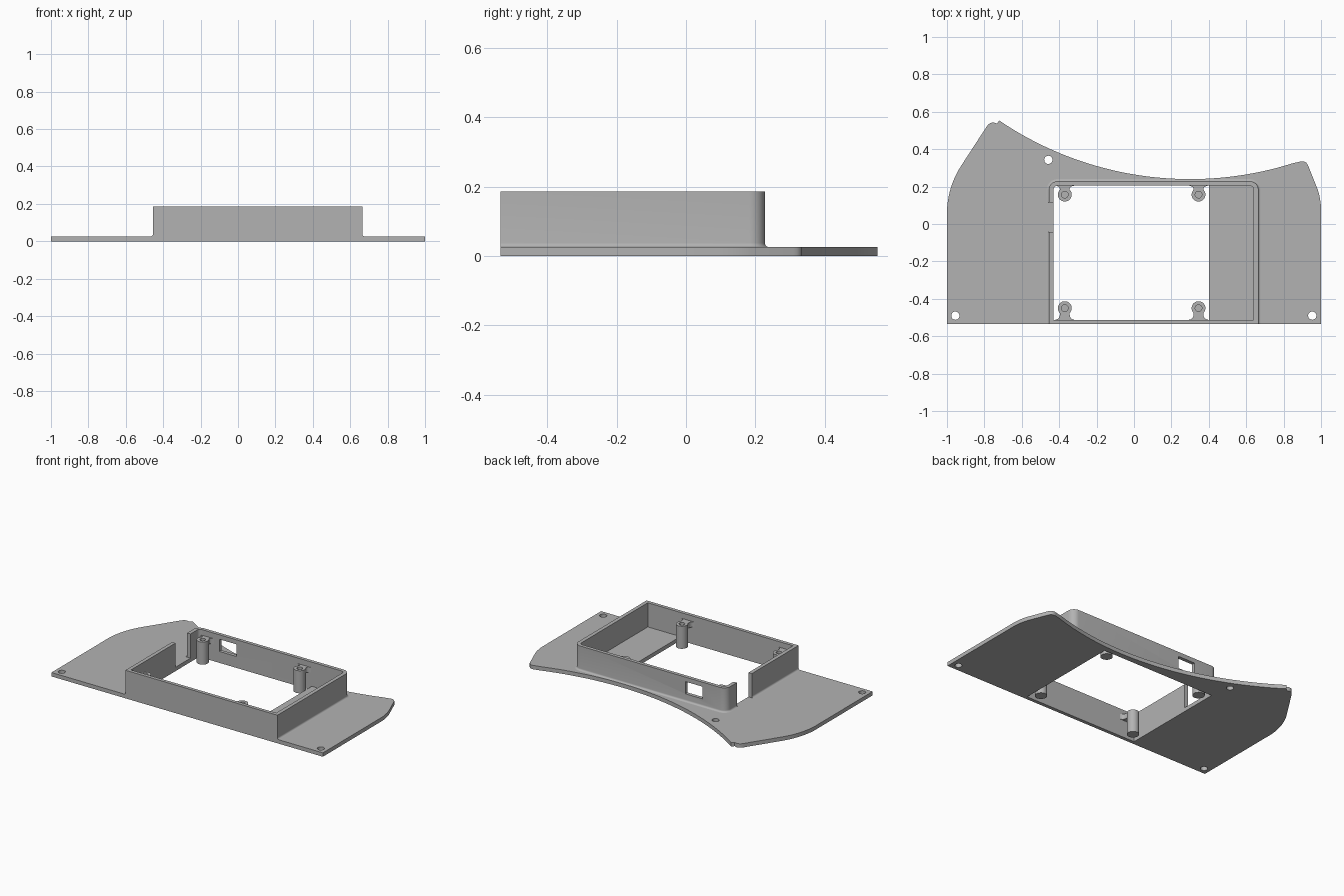
import bpy, bmesh, math
from mathutils import Vector

cube = bpy.data.objects.get("Cube")
if cube:
    bpy.data.objects.remove(cube, do_unlink=True)

grey = bpy.data.materials.new("plain grey")
grey.use_nodes = True
grey.diffuse_color = (0.45, 0.45, 0.45, 1)
grey.node_tree.nodes["Principled BSDF"].inputs["Base Color"].default_value = grey.diffuse_color

PLATE = 0.026    # plate thickness
TOP = 0.187      # rim of the tray
FRONT = -0.535


def loft(name, rings):
    """Solid through a stack of (outline, z) rings."""
    bm = bmesh.new()
    loops = [[bm.verts.new((x, y, z)) for x, y in pts] for pts, z in rings]
    for a, b in zip(loops, loops[1:]):
        for i in range(len(a)):
            j = (i + 1) % len(a)
            bm.faces.new((a[i], a[j], b[j], b[i]))
    bm.faces.new(loops[0][::-1])
    bm.faces.new(loops[-1])
    bmesh.ops.recalc_face_normals(bm, faces=bm.faces)
    mesh = bpy.data.meshes.new(name)
    bm.to_mesh(mesh)
    bm.free()
    mesh.materials.append(grey)
    obj = bpy.data.objects.new(name, mesh)
    bpy.context.collection.objects.link(obj)
    return obj


def prism(name, pts, z0, z1):
    return loft(name, [(pts, z0), (pts, z1)])


def circle(cx, cy, r, n=32):
    return [(cx + r * math.cos(math.tau * i / n), cy + r * math.sin(math.tau * i / n))
            for i in range(n)]


def box(x0, x1, y0, y1):
    return [(x0, y0), (x1, y0), (x1, y1), (x0, y1)]


def round_back(x0, x1, y0, y1, r, n=8):
    """Rectangle with its two back corners rounded."""
    pts = [(x0, y0), (x1, y0)]
    for cx, start in ((x1 - r, 0), (x0 + r, math.pi / 2)):
        for i in range(n + 1):
            a = start + math.pi / 2 * i / n
            pts.append((cx + r * math.cos(a), y1 - r + r * math.sin(a)))
    return pts


def bezier(a, b, c, n=10):
    a, b, c = Vector(a), Vector(b), Vector(c)
    return [tuple(a * (1 - t) ** 2 + b * 2 * t * (1 - t) + c * t * t)
            for t in (i / n for i in range(n + 1))]


def cut(obj, cutters):
    """Subtract the cutters, then discard them."""
    for c in cutters:
        mod = obj.modifiers.new("cut", "BOOLEAN")
        mod.operation, mod.solver, mod.object = "DIFFERENCE", "EXACT", c
    deps = bpy.context.evaluated_depsgraph_get()
    mesh = bpy.data.meshes.new_from_object(obj.evaluated_get(deps))
    obj.modifiers.clear()
    obj.data = mesh
    for c in cutters:
        bpy.data.objects.remove(c, do_unlink=True)


# Base plate: rounded shoulders and a concave back edge
outline = [(-1, FRONT), (1, FRONT)]
outline += bezier((1, 0.09), (0.995, 0.15), (0.98, 0.19))
outline += bezier((0.932, 0.31), (0.92, 0.343), (0.885, 0.333), 6)
R, steps = 1.82, 40
for i in range(1, steps + 1):
    x = 0.885 - 1.605 * i / steps
    outline.append((x, 0.24 + R - math.sqrt(R * R - (x - 0.3) ** 2)))
outline += bezier((-0.735, 0.537), (-0.765, 0.553), (-0.787, 0.522), 6)
outline += bezier((-0.925, 0.31), (-0.995, 0.2), (-1, 0.07))
plate = prism("base_plate", outline, 0, PLATE)
cutters = [prism("opening_cutter", box(-0.43, 0.40, -0.512, 0.205), -0.1, 0.1)]
for x, y in ((-0.955, -0.49), (0.953, -0.49), (-0.458, 0.343)):
    cutters.append(prism("screw_hole_cutter", circle(x, y, 0.022), -0.1, 0.1))
cut(plate, cutters)

# Tray wall with a small fillet at its foot
rings = []
fillet = 0.012
for i in range(6):
    a = math.pi / 2 * i / 5
    d = fillet * (1 - math.sin(a))
    rings.append((round_back(-0.455 - d, 0.665 + d, FRONT, 0.228 + d, 0.045 + d),
                  PLATE + fillet * (1 - math.cos(a))))
rings.append((round_back(-0.455, 0.665, FRONT, 0.228, 0.045), TOP))
wall = loft("tray_wall", rings)
cut(wall, [
    prism("cavity_cutter", round_back(-0.43, 0.64, -0.512, 0.205, 0.022), -0.1, 0.3),
    prism("side_notch_cutter", box(-0.6, -0.4, -0.043, 0.115), -0.1, 0.3),
    prism("window_cutter", box(-0.28, -0.155, 0.1, 0.4), 0.076, 0.157),
])

# Screw posts, each tied to the nearest wall by a flared bracket
for side, px in (("right", -0.37), ("left", 0.345)):
    for end, py, edge in (("front", -0.45, -0.512), ("back", 0.157, 0.205)):
        post = prism(f"{end}_{side}_post", circle(px, py, 0.037), 0, 0.15)
        cut(post, [prism("pilot_hole_cutter", circle(px, py, 0.018), 0.06, 0.3)])
        s = 1 if edge > py else -1
        half = bezier((0.026, py + s * 0.026), (0.024, edge - s * 0.005), (0.05, edge), 6)
        flare = [(px + w, y) for w, y in half] + [(px - w, y) for w, y in half[::-1]]
        prism(f"{end}_{side}_bracket", flare, 0.115, 0.15)

# Smooth the curved walls, keep the edges crisp
bpy.ops.object.select_all(action="DESELECT")
for obj in bpy.context.collection.objects:
    if obj.type == "MESH" and grey.name in obj.data.materials:
        obj.select_set(True)
        bpy.context.view_layer.objects.active = obj
bpy.ops.object.shade_smooth_by_angle(angle=math.radians(30))
